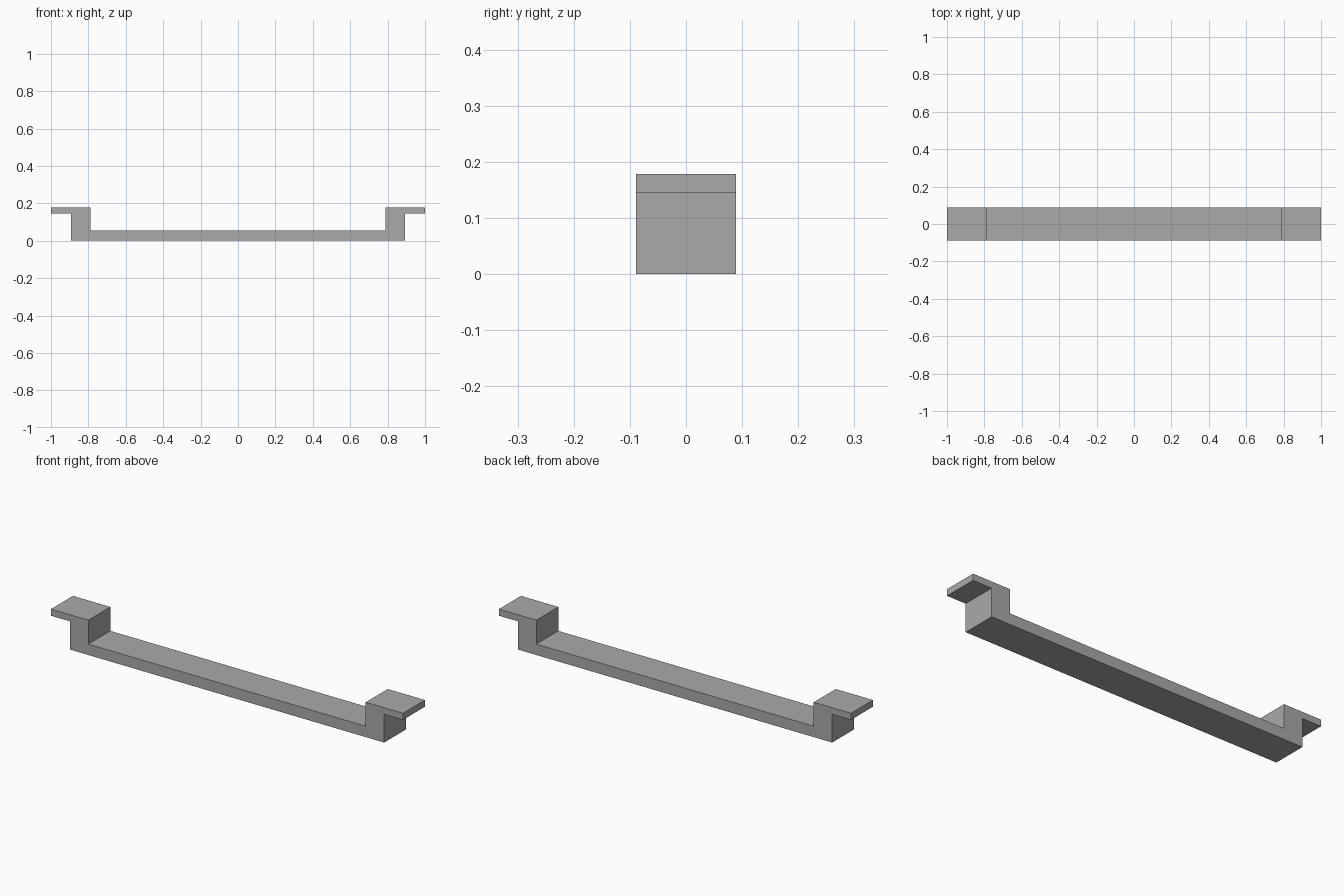
import bpy
import bmesh

cube = bpy.data.objects.get("Cube")
if cube:
    bpy.data.objects.remove(cube, do_unlink=True)

# Main dimensions
HALF_LENGTH = 1.0
POST_OUTER = 0.893
POST_INNER = 0.788
HALF_WIDTH = 0.089
BAR_TOP = 0.056
FLANGE_BOTTOM = 0.145
HEIGHT = 0.179

# Plain grey finish
grey = bpy.data.materials.new("grey")
grey.use_nodes = True
colour = (0.4, 0.4, 0.4, 1)
grey.diffuse_color = colour
grey.node_tree.nodes["Principled BSDF"].inputs["Base Color"].default_value = colour

# Half outline of bar, post and flange, mirrored into a closed profile
half = [
    (POST_OUTER, 0),
    (POST_OUTER, FLANGE_BOTTOM),
    (HALF_LENGTH, FLANGE_BOTTOM),
    (HALF_LENGTH, HEIGHT),
    (POST_INNER, HEIGHT),
    (POST_INNER, BAR_TOP),
]
profile = half + [(-x, z) for x, z in reversed(half)]

# Extrude the profile across the width
bm = bmesh.new()
face = bm.faces.new([bm.verts.new((x, -HALF_WIDTH, z)) for x, z in profile])
extruded = bmesh.ops.extrude_face_region(bm, geom=[face], use_keep_orig=True)
moved = [v for v in extruded["geom"] if isinstance(v, bmesh.types.BMVert)]
bmesh.ops.translate(bm, verts=moved, vec=(0, 2 * HALF_WIDTH, 0))
bmesh.ops.recalc_face_normals(bm, faces=bm.faces)

mesh = bpy.data.meshes.new("bracket_bar")
bm.to_mesh(mesh)
bm.free()
mesh.materials.append(grey)
bpy.context.collection.objects.link(bpy.data.objects.new("bracket_bar", mesh))
